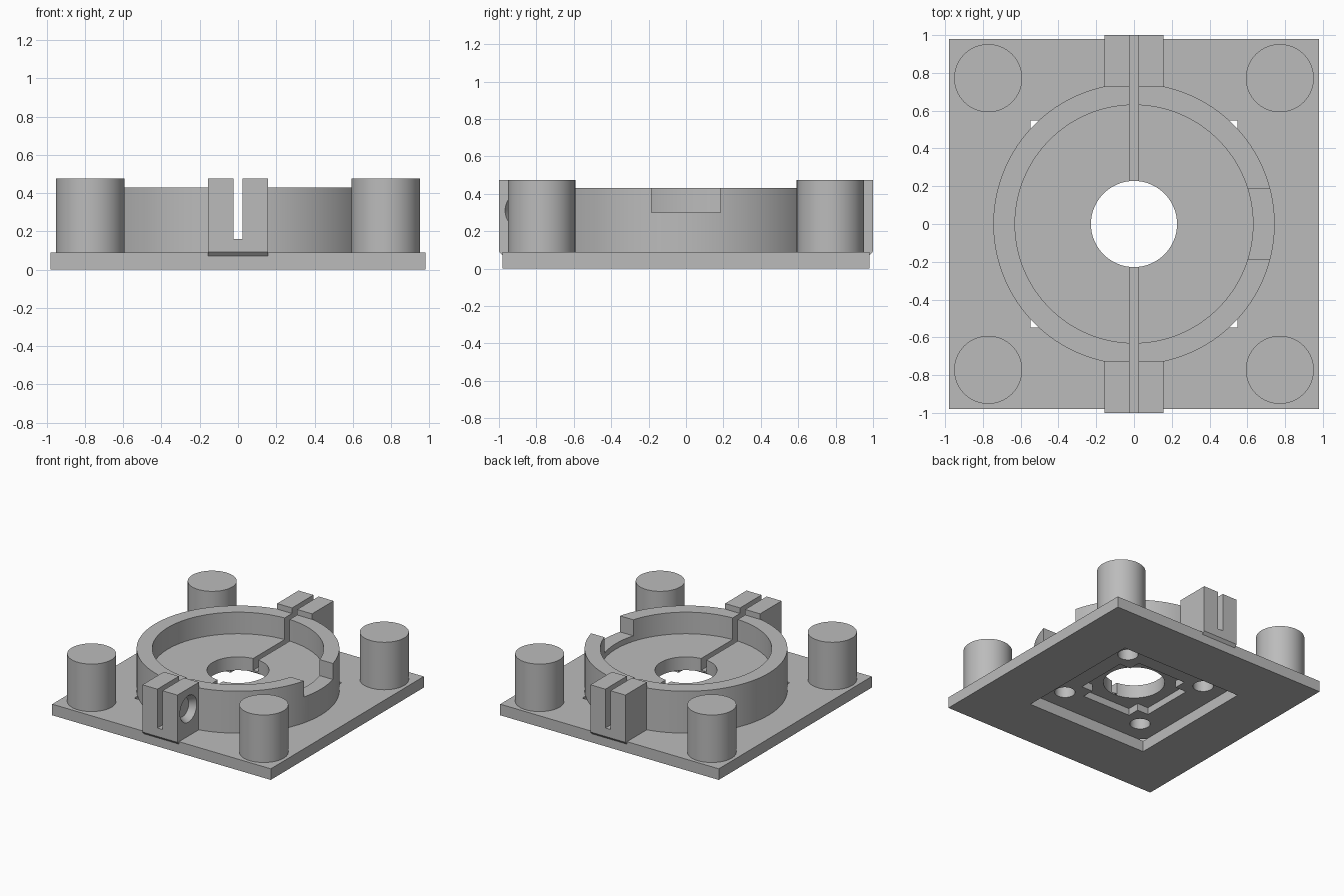
import bpy, bmesh, math
from mathutils import Matrix, Vector

if "Cube" in bpy.data.objects:
    bpy.data.objects.remove(bpy.data.objects["Cube"], do_unlink=True)

grey = bpy.data.materials.new("plain grey")
grey.use_nodes = True
colour = (0.5, 0.5, 0.5, 1)
grey.diffuse_color = colour
grey.node_tree.nodes["Principled BSDF"].inputs["Base Color"].default_value = colour

PLATE_TOP, FLOOR, RING_TOP, POST_TOP = 0.09, 0.255, 0.43, 0.475
SIDES = (-1, 1)
CORNERS = [(x, y) for x in SIDES for y in SIDES]


def finish(name, bm):
    bmesh.ops.recalc_face_normals(bm, faces=bm.faces)
    mesh = bpy.data.meshes.new(name)
    bm.to_mesh(mesh)
    bm.free()
    mesh.materials.append(grey)
    obj = bpy.data.objects.new(name, mesh)
    bpy.context.collection.objects.link(obj)
    return obj


def box(name, low, high):
    low, high = Vector(low), Vector(high)
    bm = bmesh.new()
    bmesh.ops.create_cube(bm, size=1)
    bmesh.ops.scale(bm, vec=high - low, verts=bm.verts)
    bmesh.ops.translate(bm, vec=(low + high) / 2, verts=bm.verts)
    return finish(name, bm)


def tube(name, start, end, r1, r2=None, segments=64):
    start, end = Vector(start), Vector(end)
    axis = end - start
    bm = bmesh.new()
    bmesh.ops.create_cone(bm, cap_ends=True, segments=segments, radius1=r1,
                          radius2=r1 if r2 is None else r2, depth=axis.length)
    turn = axis.to_track_quat('Z', 'Y').to_matrix().to_4x4()
    bm.transform(Matrix.Translation((start + end) / 2) @ turn)
    return finish(name, bm)


def prism(name, outline, offset, extrude):
    bm = bmesh.new()
    face = bm.faces.new([bm.verts.new(Vector(p) + Vector(offset)) for p in outline])
    grown = bmesh.ops.extrude_face_region(bm, geom=[face])
    verts = [g for g in grown["geom"] if isinstance(g, bmesh.types.BMVert)]
    bmesh.ops.translate(bm, vec=extrude, verts=verts)
    return finish(name, bm)


def cut(obj, *cutters):
    for c in cutters:
        mod = obj.modifiers.new("cut", 'BOOLEAN')
        mod.operation, mod.solver, mod.object = 'DIFFERENCE', 'EXACT', c
    graph = bpy.context.evaluated_depsgraph_get()
    mesh = bpy.data.meshes.new_from_object(obj.evaluated_get(graph))
    obj.modifiers.clear()
    obj.data = mesh
    for c in cutters:
        bpy.data.objects.remove(c, do_unlink=True)


def slot():
    return box("slot_cutter", (-0.023, -2, 0.16), (0.023, 2, 1))


# Square base plate with a central window and four corner holes
P, HOLE = 0.772, 0.072
plate = box("base_plate", (-0.98, -0.98, 0), (0.98, 0.98, PLATE_TOP))
cut(plate, box("window_cutter", (-0.547, -0.547, -1), (0.547, 0.547, 1)),
    *[tube("hole_cutter", (x * P, y * P, -1), (x * P, y * P, 1), HOLE) for x, y in CORNERS])

# Corner standoff posts
posts = []
for x, y in CORNERS:
    name = f"{'front' if y < 0 else 'back'}_{'left' if x > 0 else 'right'}_post"
    post = tube(name, (x * P, y * P, PLATE_TOP), (x * P, y * P, POST_TOP), 0.18)
    cut(post, tube("hole_cutter", (x * P, y * P, -1), (x * P, y * P, 1), HOLE))
    posts.append(post)

# Round clamp cup: recessed floor, centre bore, side notch and split
ring = tube("clamp_ring", (0, 0, PLATE_TOP), (0, 0, RING_TOP), 0.745, segments=128)
cut(ring, tube("cup_cutter", (0, 0, FLOOR), (0, 0, 1), 0.63, segments=128))
cut(ring, tube("bore_cutter", (0, 0, -1), (0, 0, 1), 0.228))
cut(ring, box("notch_cutter", (0.5, -0.185, 0.3), (1, 0.185, 1)))

# Underside recess: a square with its corners left standing around the screws
W, N = 0.32, 0.22
quarter = [(W, -N), (W, N), (N, N)]
outline = []
for i in range(4):
    c, s = round(math.cos(i * math.pi / 2)), round(math.sin(i * math.pi / 2))
    outline += [(c * a - s * b, s * a + c * b, 0) for a, b in quarter]
cut(ring, prism("recess_cutter", outline, (0, 0, 0), (0, 0, 0.147)))
cut(ring, slot())

# Countersunk screw holes in the cup floor
S = 0.365
for x, y in CORNERS:
    cut(ring, tube("sink_cutter", (x * S, y * S, FLOOR - 0.08),
                   (x * S, y * S, FLOOR + 0.0005), 0.078, 0.137))
    cut(ring, tube("screw_cutter", (x * S, y * S, -1), (x * S, y * S, FLOOR - 0.01), 0.076))

# Split clamp ears, chamfered below where they overhang the plate
blocks = []
ear = [(0, 0.725, 0.07), (0, 0.725, POST_TOP), (0, 1, POST_TOP), (0, 1, 0.092), (0, 0.98, 0.07)]
for y in SIDES:
    block = prism("front_clamp_block" if y < 0 else "back_clamp_block",
                  [(a, b * y, c) for a, b, c in ear], (-0.157, 0, 0), (0.314, 0, 0))
    cy, cz = y * 0.86, 0.31
    cut(block, tube("bolt_cutter", (-1, cy, cz), (1, cy, cz), 0.075))
    cut(block, tube("bolt_sink_cutter", (0.107, cy, cz), (0.158, cy, cz), 0.075, 0.108))
    cut(block, slot())
    blocks.append(block)

# Smooth the round walls, keep every edge crisp
bpy.ops.object.select_all(action='DESELECT')
for obj in [plate, ring] + posts + blocks:
    obj.select_set(True)
    bpy.context.view_layer.objects.active = obj
bpy.ops.object.shade_smooth_by_angle(angle=math.radians(25))
